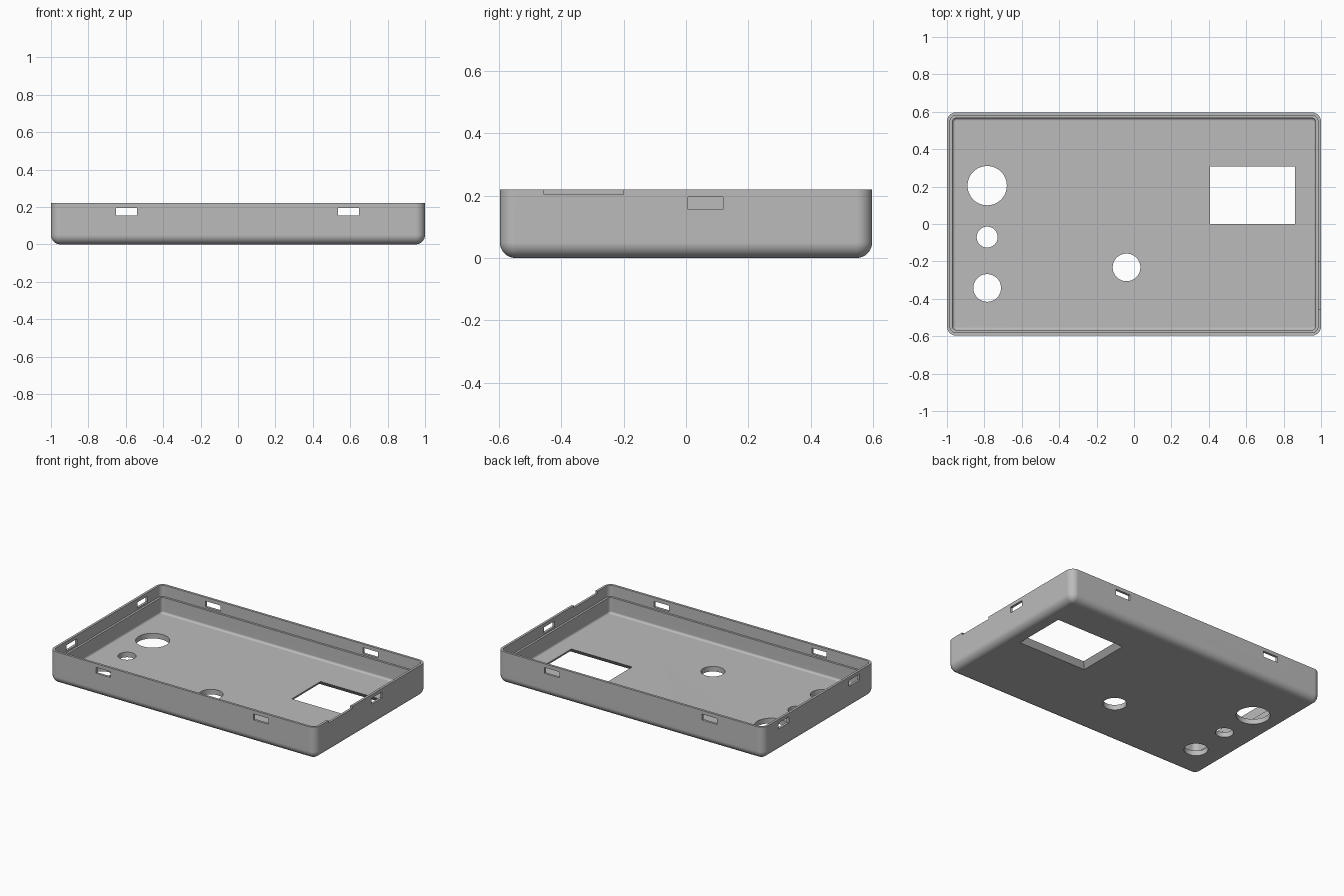
import bpy
import bmesh
from math import sin, cos, pi, radians
from mathutils import Matrix

cube = bpy.data.objects.get("Cube")
if cube:
    bpy.data.objects.remove(cube)

HALF_X, HALF_Y, HEIGHT = 1.0, 0.597, 0.22
FLOOR = 0.035
CORNER_STEPS = 8

grey = bpy.data.materials.new("plain grey")
grey.use_nodes = True
colour = (0.5, 0.5, 0.5, 1)
grey.diffuse_color = colour
grey.node_tree.nodes["Principled BSDF"].inputs["Base Color"].default_value = colour


def make_object(name, bm):
    bmesh.ops.recalc_face_normals(bm, faces=bm.faces[:])
    mesh = bpy.data.meshes.new(name)
    bm.to_mesh(mesh)
    bm.free()
    mesh.materials.append(grey)
    obj = bpy.data.objects.new(name, mesh)
    bpy.context.collection.objects.link(obj)
    return obj


def rounded_ring(bm, inset, radius, z):
    """Rounded rectangle of vertices, inset from the outer size."""
    verts = []
    for corner, (sx, sy) in enumerate([(1, 1), (-1, 1), (-1, -1), (1, -1)]):
        cx = sx * (HALF_X - inset - radius)
        cy = sy * (HALF_Y - inset - radius)
        for i in range(CORNER_STEPS + 1):
            a = (corner + i / CORNER_STEPS) * pi / 2
            verts.append(bm.verts.new((cx + radius * cos(a), cy + radius * sin(a), z)))
    return verts


def fillet(inset, corner, radius, z, steps=8):
    """Profile of a rounded bottom edge, from the floor up to the wall."""
    return [(inset + radius * (1 - sin(t)), max(corner - radius * (1 - sin(t)), 0.002),
             z + radius * (1 - cos(t)))
            for t in (i / steps * pi / 2 for i in range(steps + 1))]


# Tray: outer skin, lip, step inside the lip, inner skin
lip, wall, step_z = 0.016, 0.03, 0.143
profile = fillet(0, 0.05, 0.05, 0)
profile += [(0, 0.05, HEIGHT), (lip, 0.034, HEIGHT), (lip, 0.034, step_z), (wall, 0.02, step_z)]
profile += reversed(fillet(wall, 0.02, 0.015, FLOOR, 5))
bm = bmesh.new()
rings = [rounded_ring(bm, *p) for p in profile]
for low, high in zip(rings, rings[1:]):
    for i in range(len(low)):
        j = (i + 1) % len(low)
        bm.faces.new((low[i], low[j], high[j], high[i]))
bm.faces.new(rings[0])
bm.faces.new(rings[-1])
tray = make_object("tray", bm)


def box_cutter(name, x, y, z):
    """Box spanning the given ranges."""
    bm = bmesh.new()
    size = [r[1] - r[0] for r in (x, y, z)]
    centre = [(r[0] + r[1]) / 2 for r in (x, y, z)]
    bmesh.ops.create_cube(bm, size=1, matrix=Matrix.Translation(centre) @ Matrix.Diagonal((*size, 1)))
    return make_object(name, bm)


def round_cutter(name, x, y, radius):
    bm = bmesh.new()
    bmesh.ops.create_cone(bm, cap_ends=True, segments=48, radius1=radius, radius2=radius,
                          depth=0.2, matrix=Matrix.Translation((x, y, 0)))
    return make_object(name, bm)


cutters = []

# Round openings in the floor
for x, y, radius in [(-0.785, 0.205, 0.105), (-0.785, -0.07, 0.056),
                     (-0.785, -0.342, 0.074), (-0.04, -0.232, 0.074)]:
    cutters.append(round_cutter("round_opening", x, y, radius))

# Display window, widening towards the underside
window = box_cutter("display_window", (0.405, 0.862), (0, 0.308), (-0.02, FLOOR + 0.02))
for v in window.data.vertices:
    grow = FLOOR - v.co.z if v.co.z < 0 else -0.02
    grow *= 0.85
    v.co.x += grow if v.co.x > 0.6 else -grow
    v.co.y += grow if v.co.y > 0.15 else -grow
cutters.append(window)

# Snap slots through the lip
slot_z = (0.155, 0.195)
for side in (-1, 1):
    y = side * HALF_Y
    for x in (-0.595, 0.59):
        cutters.append(box_cutter("long_side_slot", (x - 0.056, x + 0.056), (y - 0.06, y + 0.06), slot_z))
for x, y in [(-1, -0.38), (-1, 0.38), (1, 0.063)]:
    cutters.append(box_cutter("short_side_slot", (x - 0.06, x + 0.06), (y - 0.056, y + 0.056), slot_z))

# Shallow notch in the rim of the left side
cutters.append(box_cutter("rim_notch", (0.94, 1.06), (-0.455, -0.2), (0.204, 0.3)))

# Cut everything out of the tray
bpy.context.view_layer.objects.active = tray
for cutter in cutters:
    cutter.hide_render = True
    mod = tray.modifiers.new(cutter.name, "BOOLEAN")
    mod.operation = "DIFFERENCE"
    mod.solver = "EXACT"
    mod.object = cutter
    bpy.ops.object.modifier_apply(modifier=mod.name)
    bpy.data.objects.remove(cutter)

# Smooth fillets, crisp edges, flat walls
bpy.ops.object.select_all(action="DESELECT")
tray.select_set(True)
bpy.ops.object.shade_smooth_by_angle(angle=radians(30))
flat = tray.modifiers.new("flat walls", "WEIGHTED_NORMAL")
flat.keep_sharp = True
